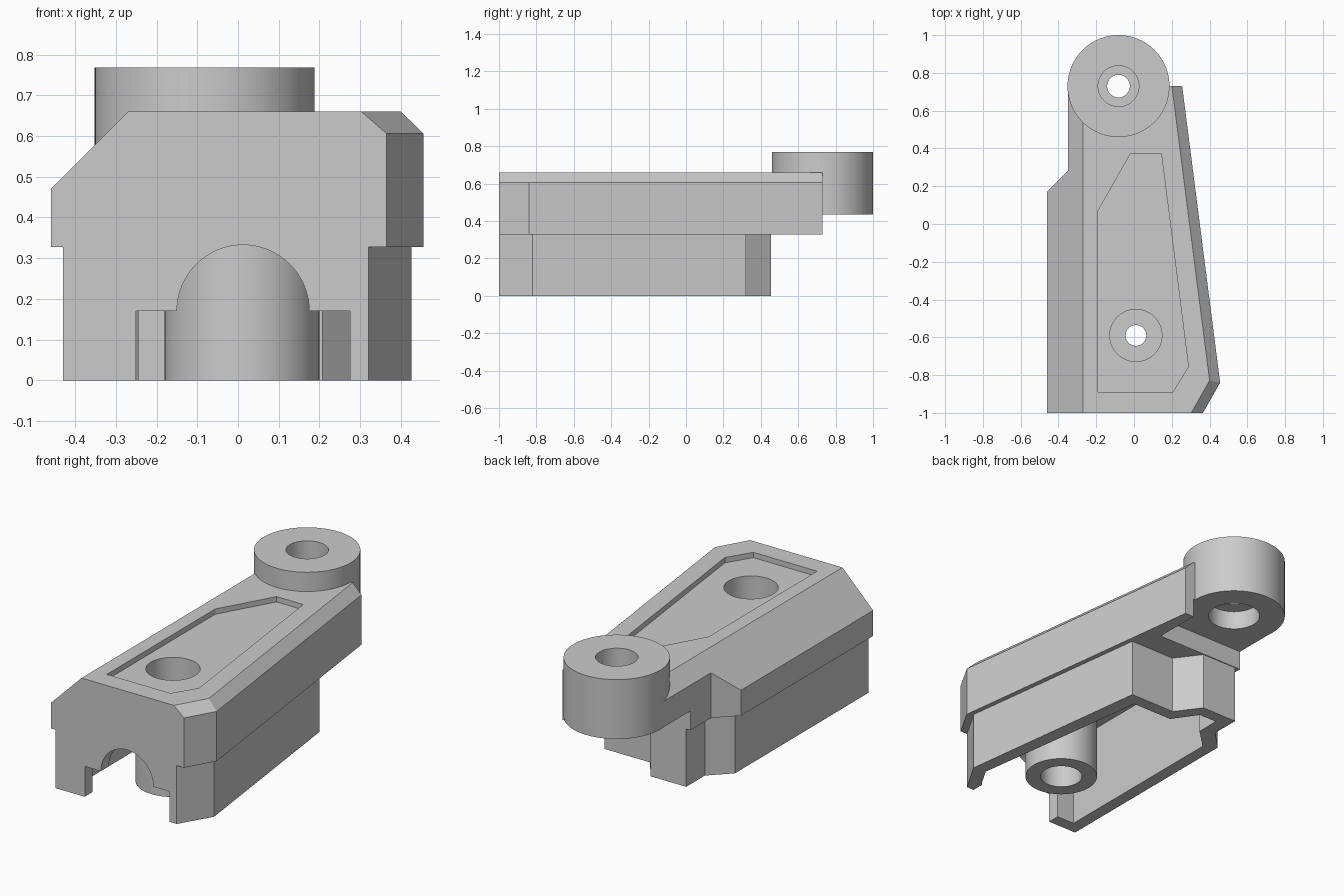
import bpy, bmesh, math
from mathutils import Vector

cube = bpy.data.objects.get("Cube")
if cube:
    bpy.data.objects.remove(cube, do_unlink=True)

grey = bpy.data.materials.new("light_grey")
grey.use_nodes = True
grey.diffuse_color = (0.6, 0.6, 0.6, 1)
grey.node_tree.nodes["Principled BSDF"].inputs["Base Color"].default_value = (0.6, 0.6, 0.6, 1)


def finish(name, bm):
    bmesh.ops.recalc_face_normals(bm, faces=bm.faces)
    mesh = bpy.data.meshes.new(name)
    bm.to_mesh(mesh)
    bm.free()
    mesh.materials.append(grey)
    obj = bpy.data.objects.new(name, mesh)
    bpy.context.collection.objects.link(obj)
    return obj


def prism(name, points, low, high, along_y=False, chamfers=()):
    """Extrude an outline upward (or backward), then trim it with planes."""
    bm = bmesh.new()
    place = (lambda a, b: (a, low, b)) if along_y else (lambda a, b: (a, b, low))
    face = bm.faces.new([bm.verts.new(place(a, b)) for a, b in points])
    step = Vector((0, high - low, 0) if along_y else (0, 0, high - low))
    ext = bmesh.ops.extrude_face_region(bm, geom=[face])
    bmesh.ops.translate(bm, vec=step, verts=[v for v in ext["geom"] if isinstance(v, bmesh.types.BMVert)])
    bmesh.ops.recalc_face_normals(bm, faces=bm.faces)
    for co, normal in chamfers:
        bmesh.ops.bisect_plane(bm, geom=bm.verts[:] + bm.edges[:] + bm.faces[:],
                               plane_co=co, plane_no=Vector(normal).normalized(), clear_outer=True)
        bmesh.ops.holes_fill(bm, edges=[e for e in bm.edges if e.is_boundary], sides=0)
    return finish(name, bm)


def cylinder(name, center, radius, low, high, sides=72):
    ring = [(center[0] + radius * math.cos(i * math.tau / sides),
             center[1] + radius * math.sin(i * math.tau / sides)) for i in range(sides)]
    return prism(name, ring, low, high)


def box(name, x0, x1, y0, y1, z0, z1):
    return prism(name, [(x0, y0), (x1, y0), (x1, y1), (x0, y1)], z0, z1)


def combine(target, tool, operation="DIFFERENCE"):
    mod = target.modifiers.new("shape", "BOOLEAN")
    mod.operation = operation
    mod.solver = "EXACT"
    mod.object = tool
    bpy.context.view_layer.objects.active = target
    bpy.ops.object.modifier_apply(modifier=mod.name)
    bpy.data.objects.remove(tool, do_unlink=True)


BOSS = (-0.082, 0.73)
POST = (0.01, -0.59)

# Upper housing with a wide left chamfer and narrow right chamfers
upper = [(-0.46, -1), (0.365, -1), (0.456, -0.84), (0.255, 0.73),
         (-0.35, 0.73), (-0.35, 0.28), (-0.46, 0.17)]
side = Vector((1.57, 0.201, 0)).normalized()
corner = Vector((0.16, -0.091, 0)).normalized()
up = Vector((0, 0, 1))
housing = prism("housing", upper, 0.327, 0.66, chamfers=[
    ((-0.46, 0, 0.47), (-1, 0, 1)),
    ((0.456, -0.84, 0.606), side + up),
    ((0.456, -0.84, 0.606), corner + up)])

# Lower housing
lower = [(-0.43, -1), (0.32, -1), (0.426, -0.82), (0.28, 0.32), (0, 0.32),
         (-0.1, 0.455), (-0.32, 0.455), (-0.32, 0.29), (-0.43, 0.18)]
combine(housing, prism("lower_housing", lower, 0, 0.36), "UNION")

# Clearance below the boss, leaving the thin right wall
combine(housing, box("clearance", -0.6, 0.2, 0.46, 1.1, 0.1, 0.435))

# Hollow underside
cavity = [(-0.36, -0.93), (0.28, -0.93), (0.35, -0.81), (0.207, 0.25), (-0.04, 0.25),
          (-0.135, 0.385), (-0.245, 0.385), (-0.245, 0.25), (-0.36, 0.14)]
combine(housing, prism("cavity", cavity, -0.1, 0.5))

# Arched front opening
arch = [(0.0125 + 0.1625 * math.cos(i * math.pi / 32),
         0.17 + 0.1625 * math.sin(i * math.pi / 32)) for i in range(33)]
opening = [(-0.25, 0.17), (-0.25, -0.1), (0.275, -0.1), (0.275, 0.17)] + arch
combine(housing, prism("opening", opening, -1.1, -0.9, along_y=True))

# Shallow pocket in the roof
pocket = [(-0.19, -0.89), (0.205, -0.89), (0.288, -0.755), (0.145, 0.37), (-0.02, 0.37), (-0.19, 0.07)]
combine(housing, prism("pocket", pocket, 0.63, 0.8))

# Openings in the housing for the post bore and the boss
combine(housing, cylinder("post_opening", POST, 0.138, 0.4, 0.8))
combine(housing, cylinder("boss_opening", BOSS, 0.25, 0.2, 0.9))

# Pivot boss with stepped bore
boss = cylinder("pivot_boss", BOSS, 0.27, 0.435, 0.768, 96)
for radius, low, high in [(0.06, 0.3, 0.9), (0.108, 0.62, 0.9), (0.136, 0.3, 0.54)]:
    combine(boss, cylinder("bore", BOSS, radius, low, high))

# Mounting post with stepped bore
post = cylinder("mounting_post", POST, 0.19, 0, 0.505)
for radius, low, high in [(0.055, -0.1, 0.7), (0.138, 0.42, 0.7), (0.11, -0.1, 0.3)]:
    combine(post, cylinder("bore", POST, radius, low, high))

# Smooth round walls, keep machined edges sharp
for obj in (housing, boss, post):
    bpy.ops.object.select_all(action="DESELECT")
    obj.select_set(True)
    bpy.context.view_layer.objects.active = obj
    bpy.ops.object.shade_smooth_by_angle(angle=math.radians(25))
